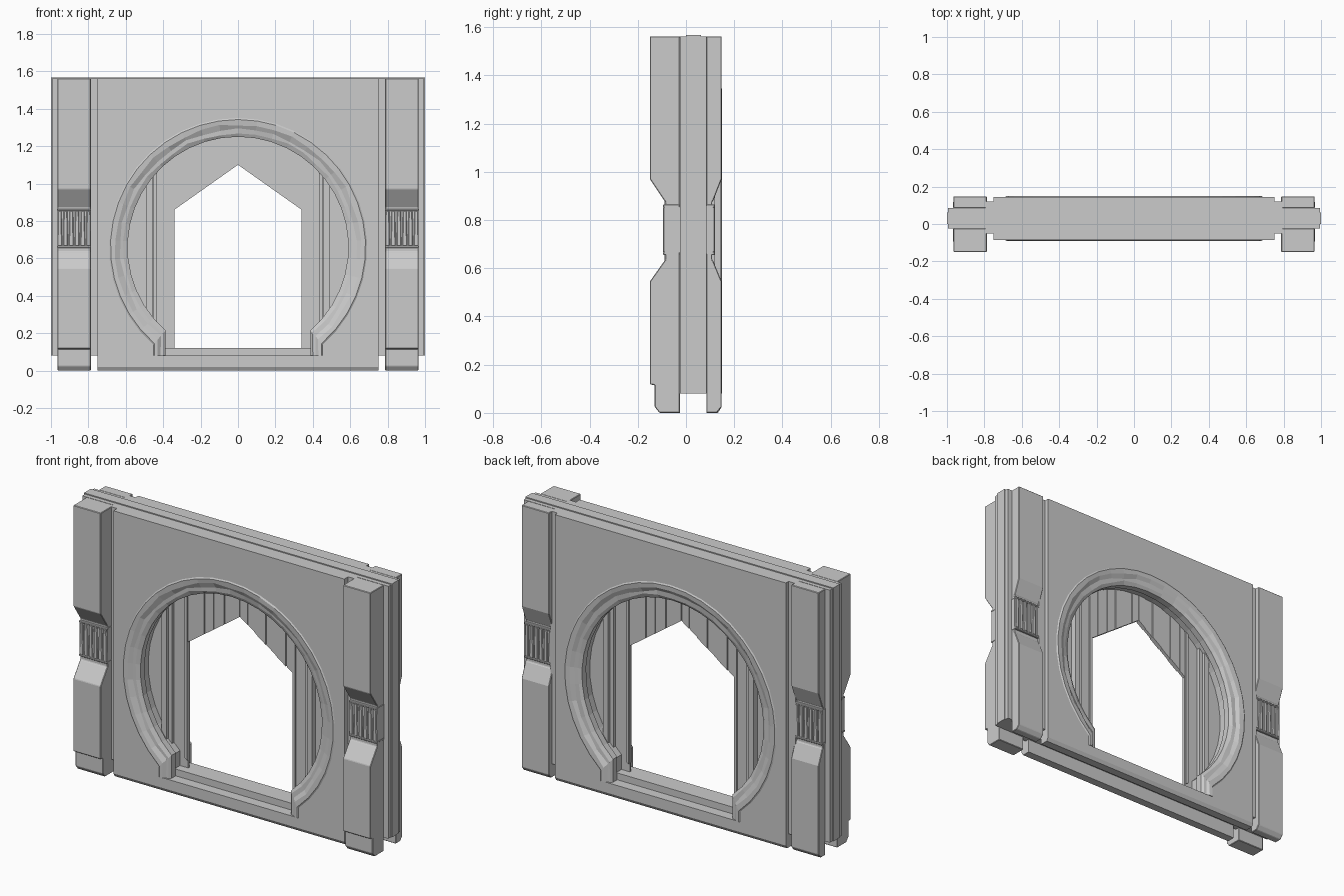
import bpy, bmesh, random
from math import sin, cos, radians, sqrt

if "Cube" in bpy.data.objects:
    bpy.data.objects.remove(bpy.data.objects["Cube"])

random.seed(4)
TOP, FLOOR = 1.562, 0.08           # wall top, underside of the core
CZ, N = 0.66, 32                   # arch centre height, arch segments
A0, A1 = radians(-49), radians(229)
CORE_F, CORE_B = -0.025, 0.085     # core slab faces
DOOR_Y = 0.03                      # mid plane of the thin door screen


def finish(name, bm, bevel=0):
    bmesh.ops.recalc_face_normals(bm, faces=bm.faces)
    me = bpy.data.meshes.new(name)
    bm.to_mesh(me)
    bm.free()
    ob = bpy.data.objects.new(name, me)
    bpy.context.collection.objects.link(ob)
    if bevel:
        m = ob.modifiers.new("edge_bevel", 'BEVEL')
        m.width, m.segments, m.limit_method = bevel, 1, 'ANGLE'
    return ob


def prism(name, pts, axis, a, b, bevel=0):
    """Extrude an (x,z) outline along y, or a (y,z) outline along x."""
    bm = bmesh.new()
    place = (lambda u, v, t: (u, t, v)) if axis == 'y' else (lambda u, v, t: (t, u, v))
    lo = [bm.verts.new(place(u, v, a)) for u, v in pts]
    hi = [bm.verts.new(place(u, v, b)) for u, v in pts]
    bm.faces.new(lo)
    bm.faces.new(hi[::-1])
    for i in range(len(pts)):
        j = (i + 1) % len(pts)
        bm.faces.new((lo[i], lo[j], hi[j], hi[i]))
    return finish(name, bm, bevel)


def box(name, x0, x1, y0, y1, z0, z1, bevel=0):
    return prism(name, [(x0, z0), (x1, z0), (x1, z1), (x0, z1)], 'y', y0, y1, bevel)


def arch_point(i, r):
    """Station along the arch; the first and last drop straight to the sill."""
    k = min(max(i - 1, 0), N)
    a = A0 + (A1 - A0) * k / N
    z = FLOOR if i in (0, N + 2) else CZ + r * sin(a)
    return r * cos(a), z


def arched_slab(name, w, top, r, y0, y1):
    """Wall layer with the round opening cut out of its lower edge."""
    arch = [arch_point(i, r) for i in range(N + 3)]
    prism(name, [(w, FLOOR), (w, top), (-w, top), (-w, FLOOR)] + arch[::-1], 'y', y0, y1)


# core slab, the thin tongue around its edge, and the threshold
arched_slab("core_slab", 0.994, TOP, .60, CORE_F, CORE_B)
arched_slab("core_tongue", 1.0, TOP + 0.006, .602, 0.0, 0.062)
box("threshold", -.40, .40, CORE_F, CORE_B, FLOOR, .12)

# thin door screen with the pointed doorway
screen = [(x, z) for x, z in (arch_point(i, .605) for i in range(N + 3))]
prism("door_screen", screen + [(-.34, FLOOR), (-.34, .86), (0, 1.10), (.34, .86), (.34, FLOOR)],
      'y', DOOR_Y - .006, DOOR_Y + .006)

# side-dependent sizes: name, sign, core face, panel face, groove, pillar, neck, block
SIDES = [("front", -1, CORE_F, -.085, -.05, -.15, -.085, -.095),
         ("back", 1, CORE_B, .145, .12, .148, .108, .120)]

# ring profile: radius, height above the panel face
RING = [(.69, 0), (.682, .005), (.655, .004), (.632, -.008),
        (.61, -.01), (.59, -.022), (.59, None), (.69, None)]

# raised planks: inner x, outer x, relief
PLANKS = [(.0, .05, .006), (.05, .10, .003), (.10, .17, .007), (.17, .23, .004),
          (.23, .30, .007), (.30, .34, .003), (.34, .362, .008),
          (.43, .455, .020), (.455, .49, .035)]

for side, s, core, face, groove, pil, neck, block in SIDES:
    # face panel with the round opening, its chamfered sill below
    arched_slab(side + "_panel", .75, TOP, .675, core, face)
    prism(side + "_sill", [(core, 0), (face - s * .012, 0), (face, .02),
                           (face, FLOOR), (core, FLOOR)], 'x', -.75, .75)

    # worn, stepped ring around the opening
    bm = bmesh.new()
    loops = []
    for i in range(N + 3):
        loop = []
        for k, (r, h) in enumerate(RING):
            worn = 2 <= k <= 4 and 0 < i < N + 2
            x, z = arch_point(i, r + (random.uniform(-.006, .006) if worn else 0))
            y = core if h is None else face + s * (h + (random.uniform(-.004, 0) if worn else 0))
            loop.append(bm.verts.new((x, y, z)))
        loops.append(loop)
    for l0, l1 in zip(loops, loops[1:]):
        for k in range(len(RING)):
            j = (k + 1) % len(RING)
            bm.faces.new((l0[k], l0[j], l1[j], l1[k]))
    bm.faces.new(loops[0])
    bm.faces.new(loops[-1][::-1])
    finish(side + "_ring", bm)

    for m in (-1, 1):
        # planks and posts on the door screen
        for x0, x1, relief in PLANKS:
            p, q = x0 + .002, x1 - .002
            rise = [sqrt(.6 ** 2 - x * x) for x in (p, q)]
            if x0 < .34:
                low = [1.10 - .24 * x / .34 for x in (p, q)]
            else:
                low = [max(.12, CZ - h) for h in rise]
            prism(side + "_plank", [(m * p, low[0]), (m * q, low[1]),
                                    (m * q, CZ + rise[1]), (m * p, CZ + rise[0])],
                  'y', DOOR_Y, DOOR_Y + s * (.006 + relief))

        # groove between panel and pillar
        box(side + "_groove", m * .745, m * .795, core, groove, FLOOR, TOP)

        # pillar with narrowed waist and chamfered foot
        foot = -.13 if s < 0 else pil
        prism(side + "_pillar",
              [(core, 0), (foot - s * .02, 0), (foot, .025), (foot, .115), (pil, .118),
               (pil, .545), (neck + s * .005, .63), (neck, .635), (neck, .875),
               (neck + s * .005, .88), (pil, .97), (pil, TOP), (core, TOP)],
              'x', m * .787, m * .965, .003)

        # fluted block in the waist: rails, core and tapered ribs
        for z0, z1 in ((.655, .668), (.852, .865)):
            box(side + "_block_rail", m * .785, m * .967, core, block, z0, z1, .003)
        box(side + "_block_core", m * .786, m * .966, core, neck + s * .004, .66, .86)
        for i in range(6):
            x = .799 + i * .0308
            prism(side + "_rib", [(m * (x - .013), .665), (m * (x + .013), .665),
                                  (m * (x + .010), .855), (m * (x - .010), .855)],
                  'y', core, block, .004)
